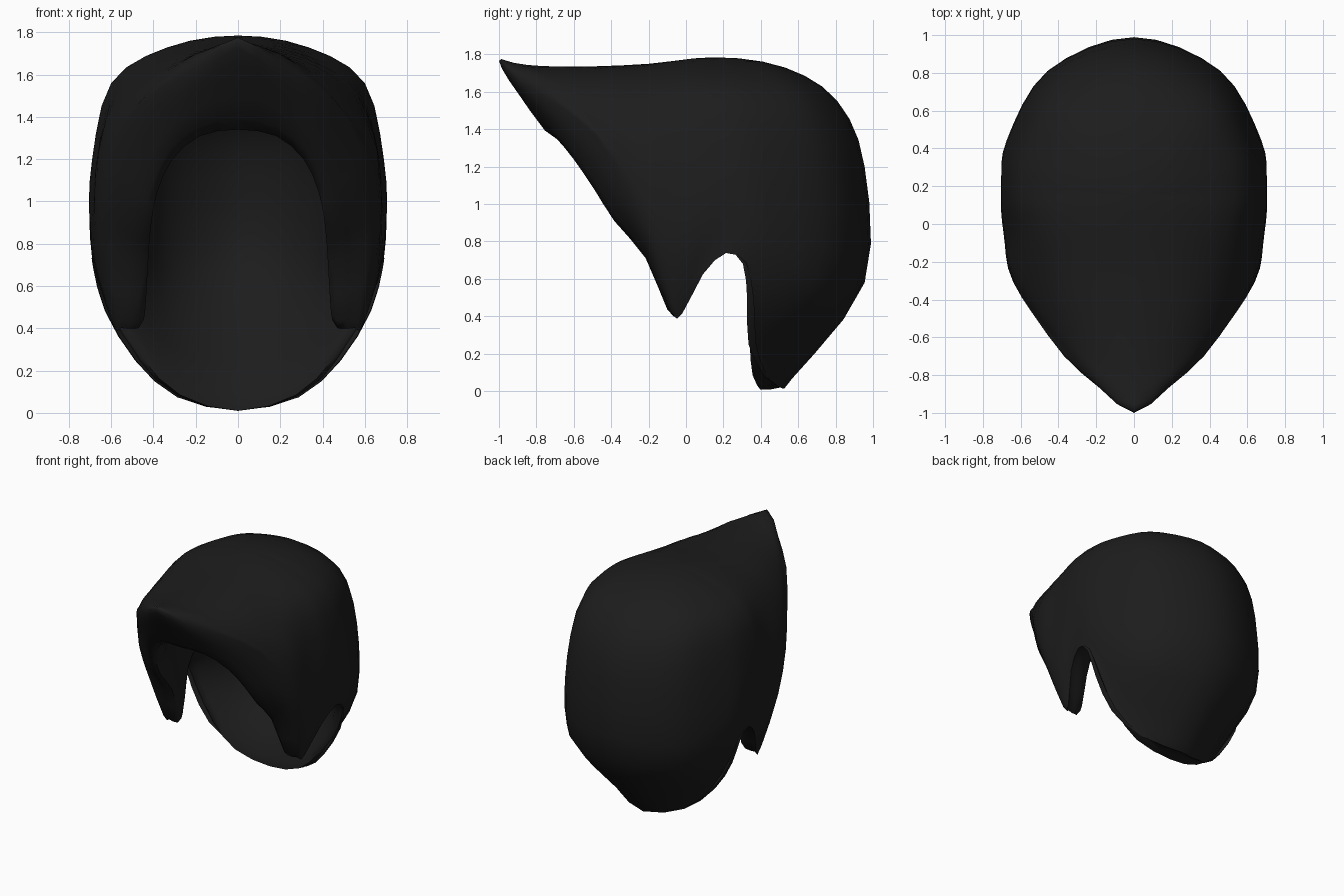
import bpy
import bmesh
from mathutils import Vector

cube = bpy.data.objects.get("Cube")
if cube:
    bpy.data.objects.remove(cube, do_unlink=True)

COLUMNS = 28      # samples from the front peak round one side to the nape
STEPS = 3         # samples between neighbouring rings
CROWN = Vector((0, .15, 1.785))
CORE = Vector((0, .12, .9))


def spline(keys, t):
    """Smooth curve through keys[1:-1]; the end keys only steer it."""
    i = min(int(t), len(keys) - 4)
    u = t - i
    a, b, c, d = keys[i:i + 4]
    return (b * 2 + (c - a) * u + (a * 2 - b * 5 + c * 4 - d) * u ** 2
            + (b * 3 - a - c * 3 + d) * u ** 3) / 2


def flip(p):
    return Vector((-p.x, p.y, p.z))


def ring(points):
    """Sample half a ring, meeting its mirror image smoothly."""
    pts = [Vector(p) for p in points]
    keys = [flip(pts[1])] + pts + [flip(pts[-2])]
    return [spline(keys, (len(pts) - 1) * i / COLUMNS) for i in range(COLUMNS + 1)]


def lining(p):
    """Matching point on the head-shaped hollow, thickest behind the brow."""
    d = p - CORE
    depth = .6 if d.y < 0 else .87
    return CORE + Vector((d.x * .72, d.y * depth, d.z * .76))


# Outer rings from the crown down, front centre to back centre
upper = ring([(0, -.2, 1.75), (.15, -.15, 1.75), (.28, -.05, 1.735), (.33, .08, 1.73),
              (.34, .16, 1.725), (.32, .27, 1.73), (.23, .45, 1.73), (0, .53, 1.73)])
temple = ring([(0, -.55, 1.735), (.28, -.45, 1.69), (.48, -.22, 1.6), (.57, 0, 1.57),
               (.6, .15, 1.56), (.57, .38, 1.55), (.4, .67, 1.55), (0, .81, 1.55)])
middle = ring([(0, -.8, 1.74), (.35, -.6, 1.62), (.61, -.28, 1.38), (.67, -.05, 1.2),
               (.69, .18, 1.2), (.66, .42, 1.15), (.45, .79, 1.15), (0, .955, 1.2)])
lower = ring([(0, -.92, 1.755), (.37, -.66, 1.57), (.64, -.3, 1.2), (.685, -.05, .78),
              (.7, .2, .92), (.675, .44, .8), (.46, .77, .57), (0, .955, .58)])

# Hem: peak, brow, sideburn, ear notch, nape
hem = ring([(0, -1, 1.765), (.18, -.87, 1.64), (.37, -.7, 1.54), (.53, -.48, 1.36),
            (.62, -.33, 1.08), (.65, -.19, .8), (.6, -.07, .46), (.6, -.01, .45),
            (.66, .1, .65), (.69, .22, .75), (.68, .31, .69), (.62, .34, .5),
            (.48, .36, .28), (.28, .46, .12), (0, .57, .07)])

# Inner edge framing the face
edge = ring([(0, -.68, 1.34), (.18, -.63, 1.31), (.31, -.55, 1.2), (.38, -.46, 1.05),
             (.41, -.36, .9), (.425, -.2, .72), (.44, -.09, .47), (.46, -.02, .46),
             (.53, .09, .65), (.59, .21, .76), (.6, .31, .71), (.56, .36, .52),
             (.43, .36, .3), (.26, .37, .14), (0, .4, .07)])

# Rounded lip between hem and edge, fullest under the peak
lip = [CORE + ((a + b) / 2 - CORE) * 1.06 for a, b in zip(hem, edge)]

rings = [upper, temple, middle, lower, hem, lip, edge]
rings += [[lining(p) for p in r] for r in (lower, middle, temple, upper)]
inner_crown = lining(CROWN)


def across(p, pole):
    return Vector((2 * pole.x - p.x, 2 * pole.y - p.y, p.z))


def column(i):
    pts = [CROWN] + [r[i] for r in rings] + [inner_crown]
    keys = [across(pts[1], CROWN)] + pts + [across(pts[-2], inner_crown)]
    count = (len(pts) - 1) * STEPS
    return [spline(keys, j / STEPS) for j in range(1, count)]


half = [column(i) for i in range(COLUMNS + 1)]
loop = half + [[flip(p) for p in c] for c in half[-2:0:-1]]

# Skin the columns into one closed shell
bm = bmesh.new()
grid = [[bm.verts.new(p) for p in c] for c in loop]
top = bm.verts.new(CROWN)
under = bm.verts.new(inner_crown)
for i, col in enumerate(grid):
    nxt = grid[(i + 1) % len(grid)]
    bm.faces.new((top, col[0], nxt[0]))
    bm.faces.new((under, nxt[-1], col[-1]))
    for j in range(len(col) - 1):
        bm.faces.new((col[j], col[j + 1], nxt[j + 1], nxt[j]))
bmesh.ops.recalc_face_normals(bm, faces=bm.faces)
mesh = bpy.data.meshes.new("hair_shell")
bm.to_mesh(mesh)
bm.free()

hair = bpy.data.objects.new("hair_shell", mesh)
bpy.context.collection.objects.link(hair)

# Near-black hair colour
black = bpy.data.materials.new("soft_black")
black.use_nodes = True
colour = (.012, .012, .012, 1)
black.diffuse_color = colour
black.node_tree.nodes["Principled BSDF"].inputs["Base Color"].default_value = colour
mesh.materials.append(black)

bpy.ops.object.select_all(action="DESELECT")
hair.select_set(True)
bpy.context.view_layer.objects.active = hair
bpy.ops.object.shade_smooth_by_angle(angle=1.2)
